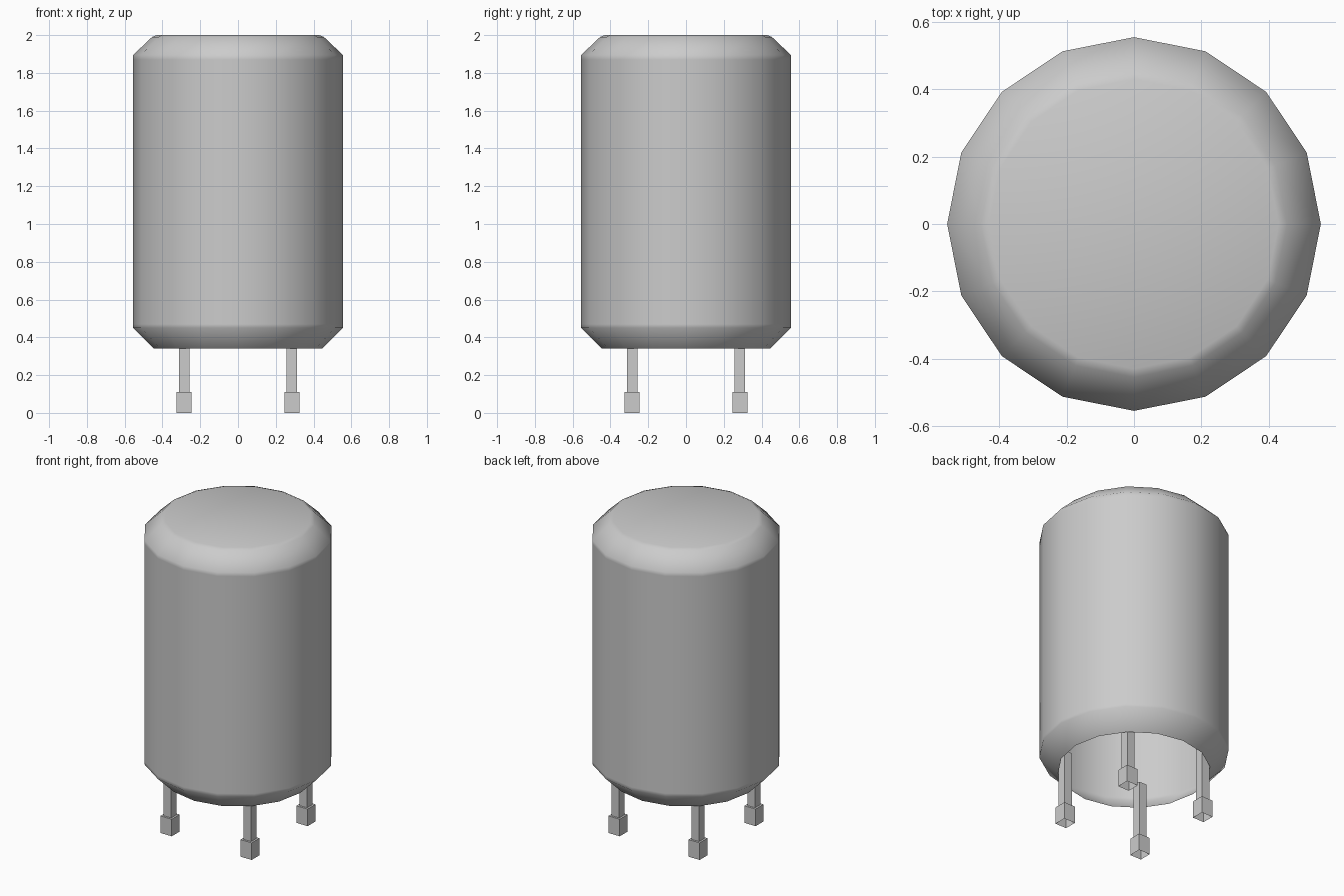
import bpy, bmesh, math

if "Cube" in bpy.data.objects:
    bpy.data.objects.remove(bpy.data.objects["Cube"], do_unlink=True)

grey = bpy.data.materials.new("light grey")
grey.use_nodes = True
COLOUR = (0.6, 0.6, 0.6, 1)
grey.diffuse_color = COLOUR
grey.node_tree.nodes["Principled BSDF"].inputs["Base Color"].default_value = COLOUR


def lathe(name, profile, sides, start=0.0, at=(0, 0), smooth=False):
    """Turn (radius, z) points, bottom to top, into a shell capped only at the top."""
    bm = bmesh.new()
    rings = []
    for r, z in profile:
        angles = [start + math.tau * i / sides for i in range(sides)]
        rings.append([bm.verts.new((r * math.cos(a), r * math.sin(a), z)) for a in angles])
    for low, high in zip(rings, rings[1:]):
        for i in range(sides):
            j = (i + 1) % sides
            bm.faces.new((low[i], low[j], high[j], high[i]))
    bm.faces.new(rings[-1])
    for f in bm.faces:
        f.smooth = smooth
    mesh = bpy.data.meshes.new(name)
    bm.to_mesh(mesh)
    bm.free()
    mesh.materials.append(grey)
    obj = bpy.data.objects.new(name, mesh)
    obj.location = (at[0], at[1], 0)
    bpy.context.collection.objects.link(obj)
    return obj


# Tank: chamfered sixteen-sided shell, open underneath
lathe("tank", [(0.445, 0.34), (0.555, 0.45), (0.555, 0.47), (0.555, 1.87),
               (0.555, 1.895), (0.455, 1.99), (0.43, 2.0)], 16, smooth=True)

# Legs: thin square posts with a wider hollow foot, reaching up inside the tank
foot, post = 0.04 * math.sqrt(2), 0.027 * math.sqrt(2)
for y, depth in ((-0.285, "front"), (0.285, "back")):
    for x, side in ((-0.285, "right"), (0.285, "left")):
        lathe(f"{depth}_{side}_leg", [(foot, 0), (foot, 0.11), (post, 0.11), (post, 0.47)],
              4, math.pi / 4, (x, y))
